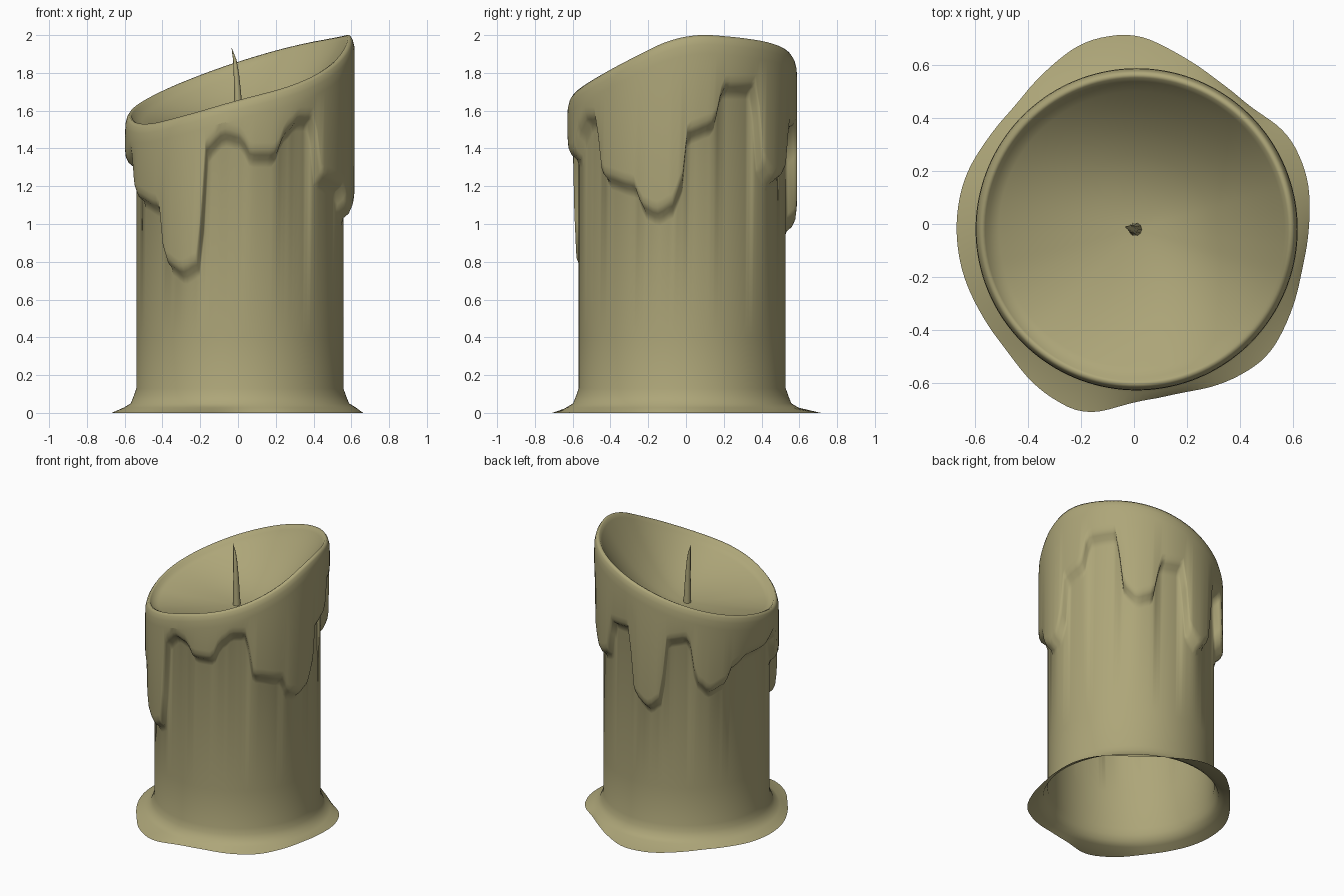
import bpy, bmesh, math

if "Cube" in bpy.data.objects:
    bpy.data.objects.remove(bpy.data.objects["Cube"])

N = 144                      # columns around the candle
CX, CY = 0.01, -0.02         # axis of the wax column
R, W = 0.548, 0.608          # bare column radius, melted wax radius


def lookup(knots, a, ease=False):
    """Periodic interpolation of (angle, value) knots."""
    a %= 360
    ks = [(knots[-1][0] - 360, knots[-1][1])] + knots + [(knots[0][0] + 360, knots[0][1])]
    for (a0, v0), (a1, v1) in zip(ks, ks[1:]):
        if a0 <= a <= a1:
            t = (a - a0) / (a1 - a0)
            if ease:
                t = t * t * (3 - 2 * t)
            return v0 + (v1 - v0) * t


def soft(knots, a, w):
    return sum(lookup(knots, a + k * w / 4) for k in range(-4, 5)) / 9


# slanted rim height, every 30 degrees from +x
RIM = [(i * 30, z) for i, z in enumerate(
    (2.01, 1.99, 1.95, 1.865, 1.755, 1.65, 1.575, 1.515, 1.57, 1.66, 1.735, 1.86))]
# outline of the wax puddle at the foot, every 15 degrees
FOOT = [(i * 15, r) for i, r in enumerate(
    (.66, .677, .672, .62, .625, .66, .717, .713, .665, .63, .638, .662,
     .67, .672, .668, .675, .718, .742, .668, .658, .69, .71, .68, .655))]
# lower edge of the melted wax: drips and arches
DRIP = [(0, 1.20), (3, 1.46), (16, 1.50), (22, 1.70), (40, 1.70), (46, 1.28), (54, 1.21),
        (64, 1.24), (70, 1.49), (85, 1.50), (91, 1.02), (100, .96), (108, 1.02),
        (113, 1.46), (126, 1.48), (132, 1.16), (140, 1.09), (150, 1.13), (156, 1.24),
        (168, 1.30), (185, 1.30), (198, 1.34), (204, 1.12), (224, 1.07), (229, .77),
        (239, .72), (248, .76), (253, 1.38), (262, 1.45), (270, 1.43), (276, 1.34),
        (288, 1.34), (295, 1.47), (302, 1.53), (310, 1.53), (316, 1.22), (334, 1.18),
        (340, 1.06), (347, 1.03), (355, 1.07)]

mat = bpy.data.materials.new("wax")
mat.diffuse_color = (0.42, 0.38, 0.19, 1)
mat.use_nodes = True
mat.node_tree.nodes["Principled BSDF"].inputs["Base Color"].default_value = mat.diffuse_color


def skin(name, rings, cap):
    """Bridge closed rings of points, closing the last one to a centre point."""
    bm = bmesh.new()
    vs = [[bm.verts.new(p) for p in ring] for ring in rings]
    n = len(rings[0])
    for lo, hi in zip(vs, vs[1:]):
        for i in range(n):
            j = (i + 1) % n
            bm.faces.new((lo[i], lo[j], hi[j], hi[i]))
    c = bm.verts.new(cap)
    for i in range(n):
        bm.faces.new((vs[-1][i], vs[-1][(i + 1) % n], c))
    for f in bm.faces:
        f.smooth = True
    me = bpy.data.meshes.new(name)
    bm.to_mesh(me)
    bm.free()
    me.materials.append(mat)
    ob = bpy.data.objects.new(name, me)
    bpy.context.collection.objects.link(ob)
    return ob


# Candle: open foot, column, dripping wax, rounded lip and melted bowl
FLOOR = 1.5
columns = []
for i in range(N):
    deg = 360 * i / N
    ca, sa = math.cos(math.radians(deg)), math.sin(math.radians(deg))
    h = soft(RIM, deg, 14)
    d = lookup(DRIP, deg, True)
    f = soft(FOOT, deg, 5)
    lip = [(R, .13), (R, .4), (R, d - .04), (R + .012, d), (W - .018, d + .025),
           (W - .004, d + .055), (W, d + .09), (W, h - .1), (W - .002, h - .05),
           (W - .01, h - .018), (W - .022, h), (W - .036, h - .006), (W - .05, h - .03)]
    bowl = [(r, FLOOR + (h - .03 - FLOOR) * (r / .558) ** 2.1)
            for r in (.52, .46, .38, .28, .18, .08)]
    col = [(f * ca, f * sa, 0)]
    col += [(CX + r * ca, CY + r * sa, z)
            for r, z in [(.615, .028), (.578, .05), (.562, .09)] + lip + bowl]
    columns.append(col)
skin("candle_body", list(zip(*columns)), (CX, CY, FLOOR))

# Wick: thin bent taper
path = [(.005, -.02, 1.48, .026), (.002, -.02, 1.58, .022), (-.002, -.02, 1.7, .018),
        (-.009, -.018, 1.8, .014), (-.017, -.015, 1.87, .009), (-.028, -.012, 1.91, .004)]
skin("wick", [[(x + r * math.cos(k * math.pi / 5), y + r * math.sin(k * math.pi / 5), z)
               for k in range(10)] for x, y, z, r in path], (-.034, -.01, 1.935))
